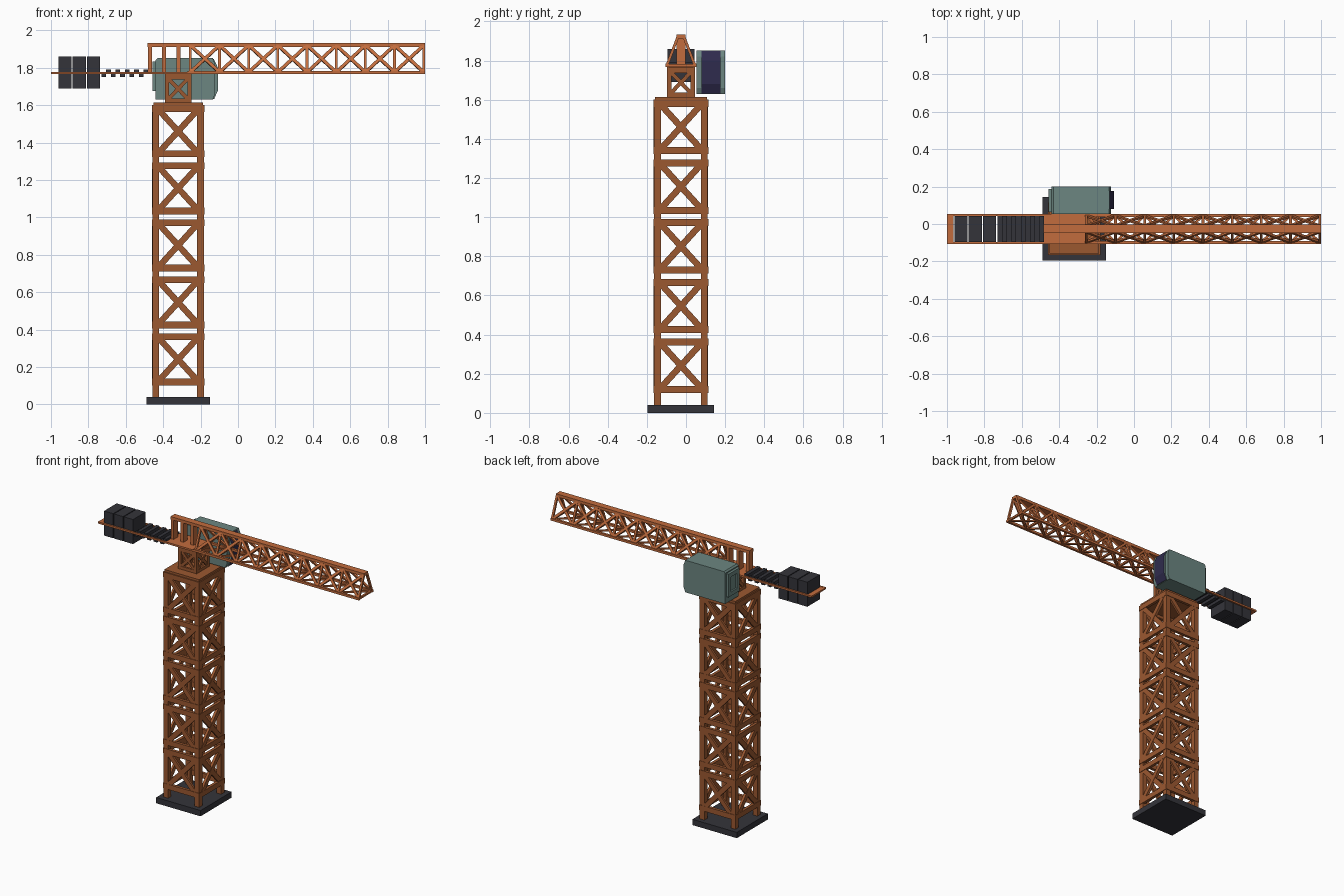
import bpy, bmesh, math
from mathutils import Vector, Matrix

if "Cube" in bpy.data.objects:
    bpy.data.objects.remove(bpy.data.objects["Cube"])

CX, CY = -0.32, -0.026          # tower axis


def mat(name, rgb):
    m = bpy.data.materials.new(name)
    m.diffuse_color = (*rgb, 1)
    m.use_nodes = True
    m.node_tree.nodes["Principled BSDF"].inputs["Base Color"].default_value = m.diffuse_color
    return m


BROWN = mat("tower_brown", (0.33, 0.098, 0.03))
ORANGE = mat("jib_orange", (0.54, 0.15, 0.047))
DARK = mat("dark_grey", (0.034, 0.034, 0.042))
TEAL = mat("cab_teal", (0.15, 0.24, 0.22))
NAVY = mat("window_navy", (0.028, 0.024, 0.075))


def box(bm, x0, x1, y0, y1, z0, z1):
    m = Matrix.Translation(((x0 + x1) / 2, (y0 + y1) / 2, (z0 + z1) / 2))
    m = m @ Matrix.Diagonal((x1 - x0, y1 - y0, z1 - z0, 1))
    bmesh.ops.create_cube(bm, size=1, matrix=m)


def beam(bm, a, b, w, d, normal):
    """Bar from a to b, w wide across the panel and d deep along its normal."""
    a, b = Vector(a), Vector(b)
    ax = (b - a).normalized()
    side = Vector(normal).cross(ax).normalized()
    nor = ax.cross(side)
    rot = Matrix((ax, side, nor)).transposed().to_4x4()
    m = Matrix.Translation((a + b) / 2) @ rot @ Matrix.Diagonal(((b - a).length, w, d, 1))
    bmesh.ops.create_cube(bm, size=1, matrix=m)


def finish(bm, name, *mats):
    bmesh.ops.recalc_face_normals(bm, faces=bm.faces)
    me = bpy.data.meshes.new(name)
    bm.to_mesh(me)
    bm.free()
    for m in mats:
        me.materials.append(m)
    ob = bpy.data.objects.new(name, me)
    bpy.context.collection.objects.link(ob)
    return ob


def extrude_xz(bm, pts, y0, y1):
    """Side profile in x, z pushed from y0 to y1."""
    f = bm.faces.new([bm.verts.new((x, y0, z)) for x, z in pts])
    r = bmesh.ops.extrude_face_region(bm, geom=[f])
    vs = [v for v in r["geom"] if isinstance(v, bmesh.types.BMVert)]
    bmesh.ops.translate(bm, verts=vs, vec=(0, y1 - y0, 0))


def four_sides(bm, half, draw):
    """Call draw(point, normal) for each side; point(u, z) lies on that side."""
    for k in range(4):
        r = Matrix.Rotation(k * math.pi / 2, 3, 'Z')
        n = r @ Vector((0, -1, 0))
        draw(lambda u, z: r @ Vector((u, -half, z)) + Vector((CX, CY, 0)), n)


def legs(bm, half, w, z0, z1):
    for sx in (-1, 1):
        for sy in (-1, 1):
            x, y = CX + sx * (half - w / 2), CY + sy * (half - w / 2)
            box(bm, x - w / 2, x + w / 2, y - w / 2, y + w / 2, z0, z1)


# Base slab
bm = bmesh.new()
box(bm, CX - .17, CX + .17, CY - .17, CY + .17, 0, .04)
finish(bm, "base_slab", DARK)

# Tower mast: legs, ring bars and crossed braces in five sections
bm = bmesh.new()
legs(bm, .137, .035, .04, 1.59)


def mast_side(p, n):
    for k in range(5):
        lo, hi = .12 + .305 * k, .362 + .305 * k
        for z in (lo, hi):
            beam(bm, p(-.139, z), p(.139, z), .036, .02, n)
        for s in (-1, 1):
            beam(bm, p(-.11 * s, lo), p(.11 * s, hi), .033, .016 + .002 * s, n)


four_sides(bm, .13, mast_side)
finish(bm, "tower_mast", BROWN)

# Platform on top of the mast
bm = bmesh.new()
box(bm, CX - .133, CX + .133, CY - .133, CY + .133, 1.585, 1.615)
finish(bm, "tower_platform", BROWN)

# Slewing neck
bm = bmesh.new()
legs(bm, .071, .022, 1.61, 1.768)


def neck_side(p, n):
    beam(bm, p(-.07, 1.625), p(.07, 1.625), .022, .014, n)
    beam(bm, p(-.07, 1.752), p(.07, 1.752), .03, .014, n)
    for s in (-1, 1):
        beam(bm, p(-.055 * s, 1.63), p(.055 * s, 1.745), .02, .010 + .002 * s, n)


four_sides(bm, .064, neck_side)
finish(bm, "slewing_neck", BROWN)

# Deck over the neck and rails for the counterweights
bm = bmesh.new()
box(bm, -.48, -.26, CY - .08, CY + .08, 1.767, 1.779)
for s in (-1, 1):
    y = CY + s * .0745
    box(bm, -1, -.48, y - .0055, y + .0055, 1.767, 1.779)
box(bm, -1, -.965, CY - .08, CY + .08, 1.767, 1.778)
finish(bm, "counter_deck", ORANGE)

# Posts above the deck
bm = bmesh.new()
for x in (-.47, -.395, -.318):
    box(bm, x - .011, x + .011, CY - .023, CY + .023, 1.775, 1.92)
finish(bm, "deck_posts", ORANGE)

# Jib: triangular lattice boom of eight bays
bm = bmesh.new()
X0, BAY, N = -.255, .156, 8
TOP, BOT = 1.92, 1.776
box(bm, -.483, 1, CY - .023, CY + .023, 1.912, 1.932)
for s in (-1, 1):
    y = CY + s * .072
    box(bm, -.27, 1, y - .008, y + .008, 1.768, 1.784)
    n = Vector((0, s * .144, .055))
    lo = lambda i: (X0 + BAY * i, CY + s * .071, BOT)
    hi = lambda i: (X0 + BAY * i, CY + s * .016, TOP)
    for i in range(N + 1):
        beam(bm, lo(i), hi(i), .014, .014, n)
    for i in range(N):
        beam(bm, lo(i), hi(i + 1), .017, .010, n)
        beam(bm, hi(i), lo(i + 1), .017, .012, n)
for i in range(N + 1):      # underside bracing
    x = X0 + BAY * i
    beam(bm, (x, CY - .07, BOT), (x, CY + .07, BOT), .014, .012, (0, 0, 1))
    if i < N:
        for s in (-1, 1):
            beam(bm, (x, CY - .07 * s, BOT), (x + BAY, CY + .07 * s, BOT), .013, .009 + .001 * s, (0, 0, 1))
finish(bm, "jib", ORANGE)

# Counterweight blocks
bm = bmesh.new()
for x in (-.96, -.884, -.808):
    box(bm, x, x + .07, CY - .069, CY + .069, 1.69, 1.86)
finish(bm, "counterweights", DARK)

# Ribbed walkway between the blocks and the mast
bm = bmesh.new()
W = .025
for i in range(10):
    x, z = -.73 + W * i, (1.75, 1.77)[i % 2]
    box(bm, x, x + W, CY - .069, CY + .069, z, z + .022)
finish(bm, "ribbed_walkway", DARK)

# Operator cab
Y0, Y1 = .053, .2
bm = bmesh.new()
extrude_xz(bm, [(-.44, 1.63), (-.135, 1.63), (-.122, 1.66), (-.122, 1.82), (-.135, 1.852), (-.43, 1.852),
                (-.44, 1.842)], Y0, Y1)
finish(bm, "cab_body", TEAL)

# Bulging windscreen: navy glass forward, teal sides
bm = bmesh.new()
extrude_xz(bm, [(-.15, 1.632), (-.128, 1.632), (-.107, 1.68), (-.107, 1.80), (-.13, 1.848), (-.15, 1.848)],
           Y0 + .026, Y1 - .024)
bm.normal_update()
bmesh.ops.recalc_face_normals(bm, faces=bm.faces)
for f in bm.faces:
    f.material_index = 1 if f.normal.x > .3 else 0
finish(bm, "cab_windscreen", TEAL, NAVY)

# Rear door frame with recessed panel
bm = bmesh.new()
a, b, z0, z1, t = Y0 + .012, Y1 - .014, 1.675, 1.835, .028
box(bm, -.457, -.438, a, a + t, z0, z1)
box(bm, -.457, -.438, b - t, b, z0, z1)
box(bm, -.457, -.438, a + t, b - t, z0, z0 + t)
box(bm, -.457, -.438, a + t, b - t, z1 - t, z1)
box(bm, -.446, -.438, a + t, b - t, z0 + t, z1 - t)
finish(bm, "cab_rear_door", TEAL)
